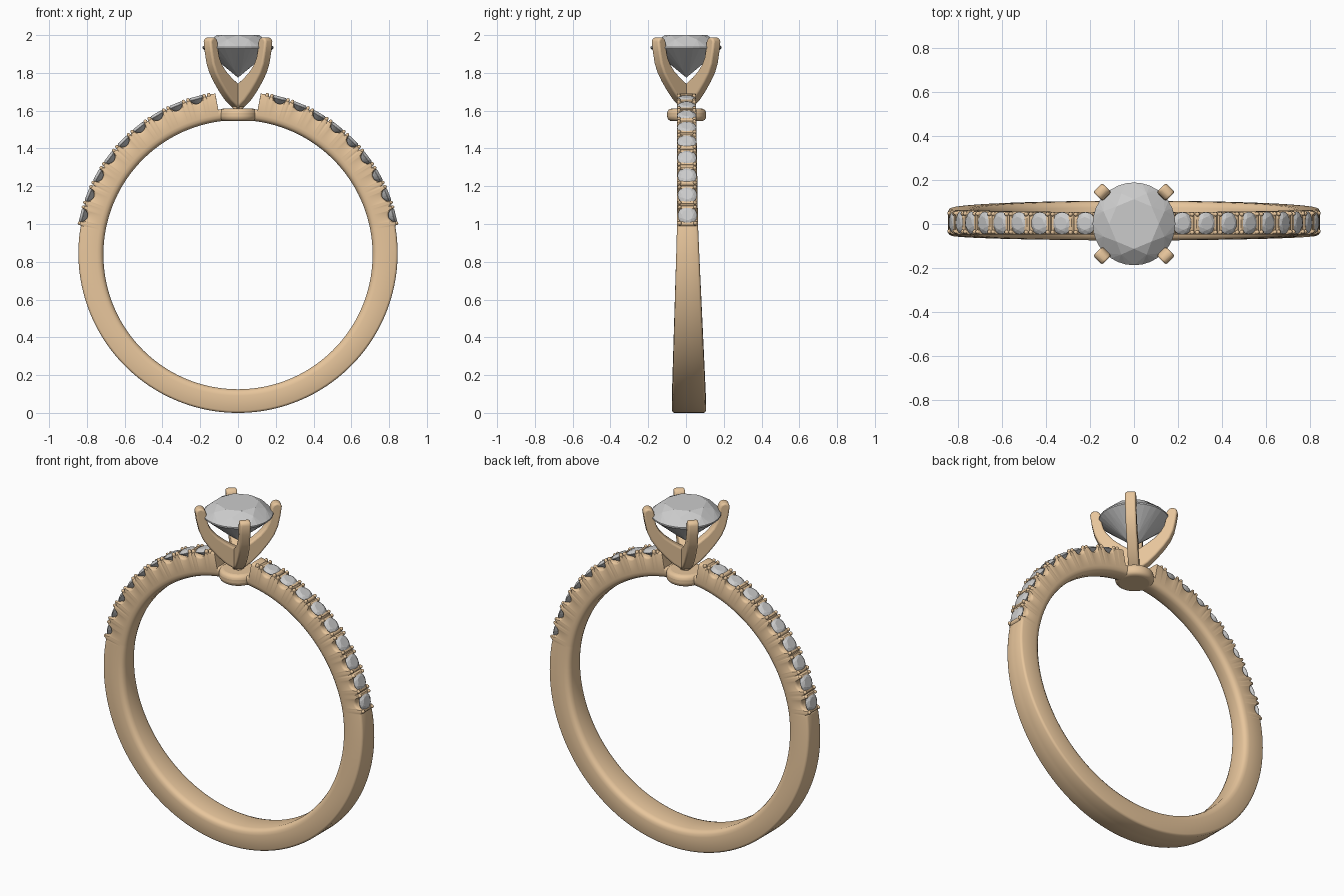
import bpy, bmesh
from math import sin, cos, pi, radians, degrees, sqrt
from mathutils import Matrix, Vector

if "Cube" in bpy.data.objects:
    bpy.data.objects.remove(bpy.data.objects["Cube"])

CZ, R = 0.845, 0.845                     # band centre height and outer radius
FIRST, STEP, COUNT = 13.7, 7.65, 9       # accent stone angles on each shoulder
PAVE_START, PAVE_END = 9.9, 82.0

gold = bpy.data.materials.new("rose_gold")
gold.diffuse_color = (0.80, 0.56, 0.33, 1)
gold.use_nodes = True
gold.node_tree.nodes["Principled BSDF"].inputs["Base Color"].default_value = gold.diffuse_color


def finish(name, bm, metal=True, smooth=True, bevel=0):
    """Turn a bmesh into an object; the whole ring leans slightly in y."""
    bmesh.ops.recalc_face_normals(bm, faces=bm.faces[:])
    for v in bm.verts:
        v.co.y += 0.008 * (2 - v.co.z)
    me = bpy.data.meshes.new(name)
    bm.to_mesh(me)
    bm.free()
    ob = bpy.data.objects.new(name, me)
    bpy.context.collection.objects.link(ob)
    if metal:
        me.materials.append(gold)
    bpy.ops.object.select_all(action='DESELECT')
    ob.select_set(True)
    bpy.context.view_layer.objects.active = ob
    if bevel:
        m = ob.modifiers.new("round", 'BEVEL')
        m.width, m.segments = bevel, 4
        m.limit_method = 'ANGLE'
        m.angle_limit = radians(40)
    if smooth:
        bpy.ops.object.shade_smooth_by_angle(angle=radians(40))
    return ob


def radial(deg, r, y=0):
    """Frame on the band whose local z points away from the band centre."""
    a = radians(deg)
    return (Matrix.Translation((r * cos(a), y, CZ + r * sin(a)))
            @ Matrix.Rotation(pi / 2 - a, 4, 'Y'))


def add_brilliant(bm, mat, r, crown, pav, table, sides):
    """Round brilliant stone, girdle at local z = 0, as a convex hull."""
    pts = []

    def ring(n, rad, z, off=0.0):
        for i in range(n):
            t = 2 * pi * (i + off) / n
            pts.append(Vector((rad * cos(t), rad * sin(t), z)))
    ring(8, table * r, crown)
    ring(8, (table * 0.5 + 0.5) * r, crown * 0.64, 0.5)
    ring(sides, r, 0.0)
    ring(sides, r, -0.05 * pav)
    ring(8, 0.25 * r, -pav * 0.78, 0.5)
    pts.append(Vector((0, 0, -pav)))
    verts = [bm.verts.new(mat @ p) for p in pts]
    res = bmesh.ops.convex_hull(bm, input=verts)
    junk = [g for g in res["geom_interior"] if isinstance(g, bmesh.types.BMVert)]
    if junk:
        bmesh.ops.delete(bm, geom=junk, context='VERTS')


# --- band: one swept section, scalloped under the accent stones ---
def section(deg):
    a = deg if deg <= 90 else 180 - deg
    rin = 0.7125 - 0.0075 * sin(radians(deg))
    ro = core = R
    if a > PAVE_END:                                  # flat under the head
        ro = core = (1.605 - CZ) / sin(radians(a))
    elif a > PAVE_START:
        ro = 0.854
        k = round((a - FIRST) / STEP)
        s = radians(a - FIRST - k * STEP) * R
        if 0 <= k < COUNT and abs(s) < 0.034:         # U-shaped cut
            ro -= sqrt(0.034 ** 2 - s * s)
        gap = R * radians(STEP) / 2 - abs(s)
        if gap < 0.006:                               # slit between beads
            ro -= 0.012 * (1 - gap / 0.006)
        core = max(ro, 0.838)
    z = CZ + R * sin(radians(deg))
    w = 0.18 - 0.069 * z if z < 1 else 0.111 - 0.014 * (z - 1)
    h = w / 2
    half = [(h - 0.03, rin), (h - 0.012, rin + 0.006), (h - 0.003, rin + 0.018),
            (h, rin + 0.034), (h, ro - 0.012), (h - 0.004, ro - 0.004),
            (h - 0.012, ro), (0.010, ro), (0.008, core)]
    return half + [(-y, r) for y, r in reversed(half)]


angles = [i * 0.3 for i in range(601)] + [180 + 2 * i for i in range(1, 90)]
bm = bmesh.new()
loops = []
for d in angles:
    a = radians(d)
    loops.append([bm.verts.new((r * cos(a), y, CZ + r * sin(a)))
                  for y, r in section(d)])
n = len(loops[0])
for i, A in enumerate(loops):
    B = loops[(i + 1) % len(loops)]
    for j in range(n):
        bm.faces.new((A[j], A[(j + 1) % n], B[(j + 1) % n], B[j]))
finish("band", bm)

# --- accent stones and the small beads that hold them, both shoulders ---
stones, beads = bmesh.new(), bmesh.new()
for side in (0, 1):
    def place(d):
        return 180 - d if side else d
    for k in range(COUNT):
        add_brilliant(stones, radial(place(FIRST + k * STEP), 0.846),
                      0.051, 0.013, 0.036, 0.58, 16)
    for k in range(COUNT + 1):
        for off in (-0.85, 0.85):
            d = FIRST + (k - 0.5) * STEP + off
            if d < PAVE_START:
                continue
            for y in (-0.041, 0.041):
                m = radial(place(d), 0.850, y) @ Matrix.Diagonal((1, 1, 1.3, 1))
                bmesh.ops.create_uvsphere(beads, u_segments=10, v_segments=8,
                                          radius=0.0105, matrix=m)
finish("accent_stones", stones, metal=False, smooth=False)
finish("accent_beads", beads)

# --- seat disc under the head ---
bm = bmesh.new()
bmesh.ops.create_cone(bm, cap_ends=True, segments=48, radius1=0.103, radius2=0.103,
                      depth=0.066, matrix=Matrix.Translation((0, 0, 1.578)))
finish("seat", bm, bevel=0.024)

# --- four claws: a curved side outline given thickness, set on the diagonals ---
outer = [(-0.015, 1.595), (0.03, 1.622), (0.075, 1.655), (0.118, 1.70),
         (0.16, 1.752), (0.192, 1.80), (0.213, 1.85), (0.226, 1.91), (0.234, 1.965)]
tip = [(0.228, 1.982), (0.208, 1.99), (0.186, 1.982), (0.176, 1.962)]
inner = [(0.172, 1.92), (0.162, 1.88), (0.143, 1.845), (0.113, 1.81),
         (0.07, 1.775), (0.03, 1.748), (-0.015, 1.725)]
profile = outer + tip + inner
for i, name in enumerate(("back_right", "back_left", "front_left", "front_right")):
    bm = bmesh.new()
    turn = Matrix.Rotation(pi / 4 + i * pi / 2, 4, 'Z')
    a, b = ([bm.verts.new(turn @ Vector((d, y, z))) for d, z in profile]
            for y in (-0.029, 0.029))
    bm.faces.new(a)
    bm.faces.new(b)
    for j in range(len(profile)):
        k = (j + 1) % len(profile)
        bm.faces.new((a[j], a[k], b[k], b[j]))
    finish(name + "_claw", bm, bevel=0.014)

# --- centre stone ---
bm = bmesh.new()
add_brilliant(bm, Matrix.Translation((0, 0, 1.938)), 0.188, 0.062, 0.163, 0.6, 32)
finish("centre_stone", bm, metal=False, smooth=False)
